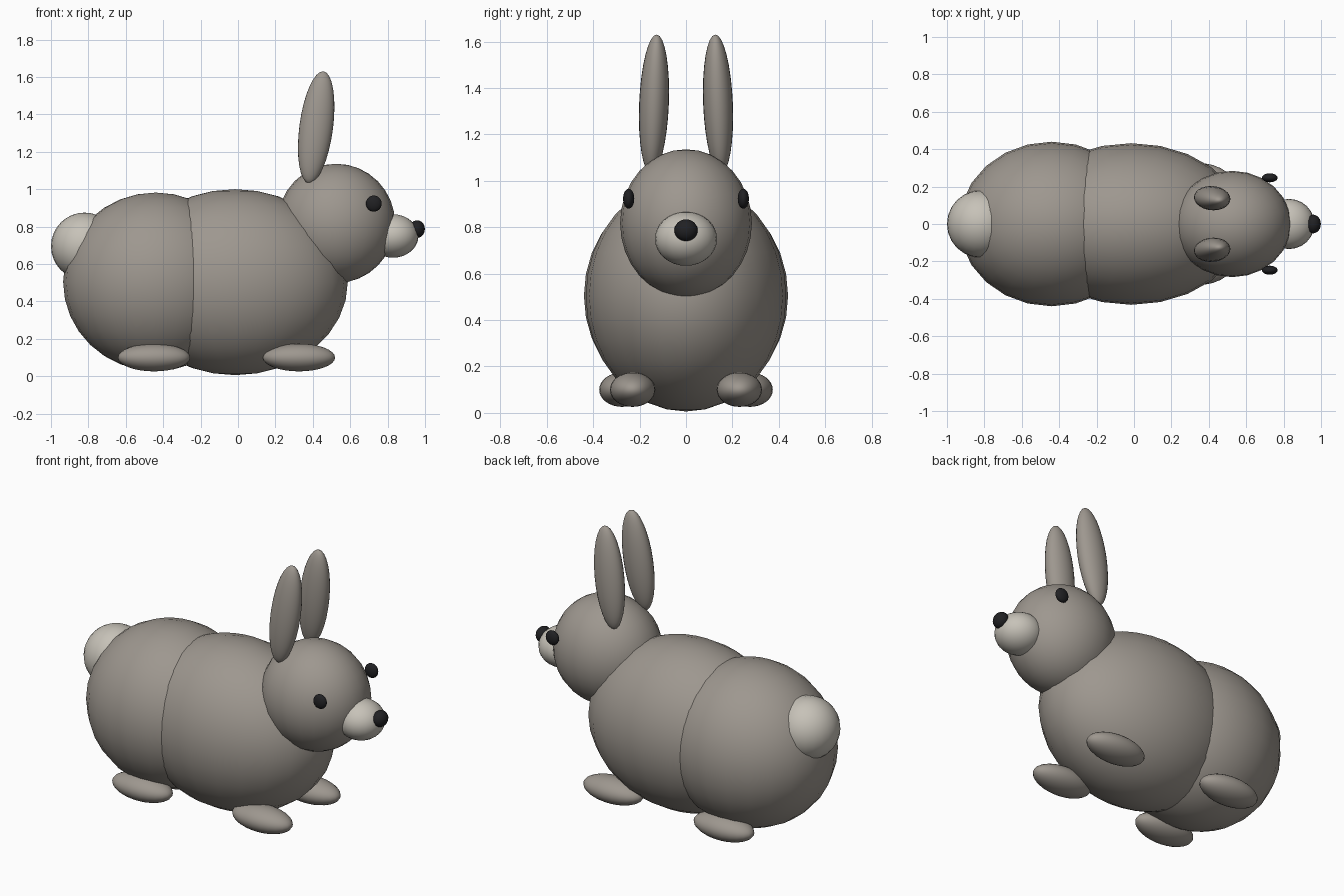
import bpy
from math import radians

if "Cube" in bpy.data.objects:
    bpy.data.objects.remove(bpy.data.objects["Cube"])


def material(name, rgb):
    m = bpy.data.materials.new(name)
    m.diffuse_color = (*rgb, 1)
    m.use_nodes = True
    m.node_tree.nodes["Principled BSDF"].inputs["Base Color"].default_value = m.diffuse_color
    return m


FUR = material("fur", (0.34, 0.31, 0.275))
CREAM = material("cream", (0.57, 0.54, 0.48))
BLACK = material("black", (0.015, 0.015, 0.017))


def ellipsoid(name, centre, radii, mat, rot=(0, 0, 0)):
    bpy.ops.mesh.primitive_uv_sphere_add(segments=24, ring_count=16, radius=1,
                                         location=centre, rotation=rot)
    ob = bpy.context.object
    ob.name = name
    ob.scale = radii
    ob.data.materials.append(mat)
    bpy.ops.object.shade_smooth()
    return ob


def pair(name, centre, radii, mat, rot=(0, 0, 0)):
    # one copy on each side of the y = 0 plane
    x, y, z = centre
    for side, s in (("right", -1), ("left", 1)):
        ellipsoid(f"{side}_{name}", (x, s * y, z), radii, mat,
                  (s * rot[0], rot[1], s * rot[2]))


# torso and tail
ellipsoid("chest", (-0.015, 0, 0.503), (0.602, 0.432, 0.497), FUR)
ellipsoid("haunches", (-0.44, 0, 0.505), (0.495, 0.44, 0.477), FUR)
ellipsoid("tail", (-0.82, 0, 0.695), (0.18, 0.18, 0.18), CREAM)

# head and face
ellipsoid("head", (0.525, 0, 0.817), (0.315, 0.284, 0.319), FUR)
ellipsoid("muzzle", (0.828, 0, 0.75), (0.137, 0.134, 0.116), CREAM)
ellipsoid("nose", (0.958, 0, 0.787), (0.041, 0.05, 0.047), BLACK)
pair("eye", (0.726, 0.247, 0.923), (0.042, 0.024, 0.043), BLACK)

# ears lean forward and slightly inward
pair("ear", (0.418, 0.138, 1.331), (0.09, 0.064, 0.302), FUR,
     (radians(2.3), radians(7.5), 0))

# feet
pair("front_foot", (0.326, 0.23, 0.1), (0.193, 0.098, 0.074), FUR)
pair("hind_foot", (-0.449, 0.276, 0.1), (0.193, 0.098, 0.074), FUR)
